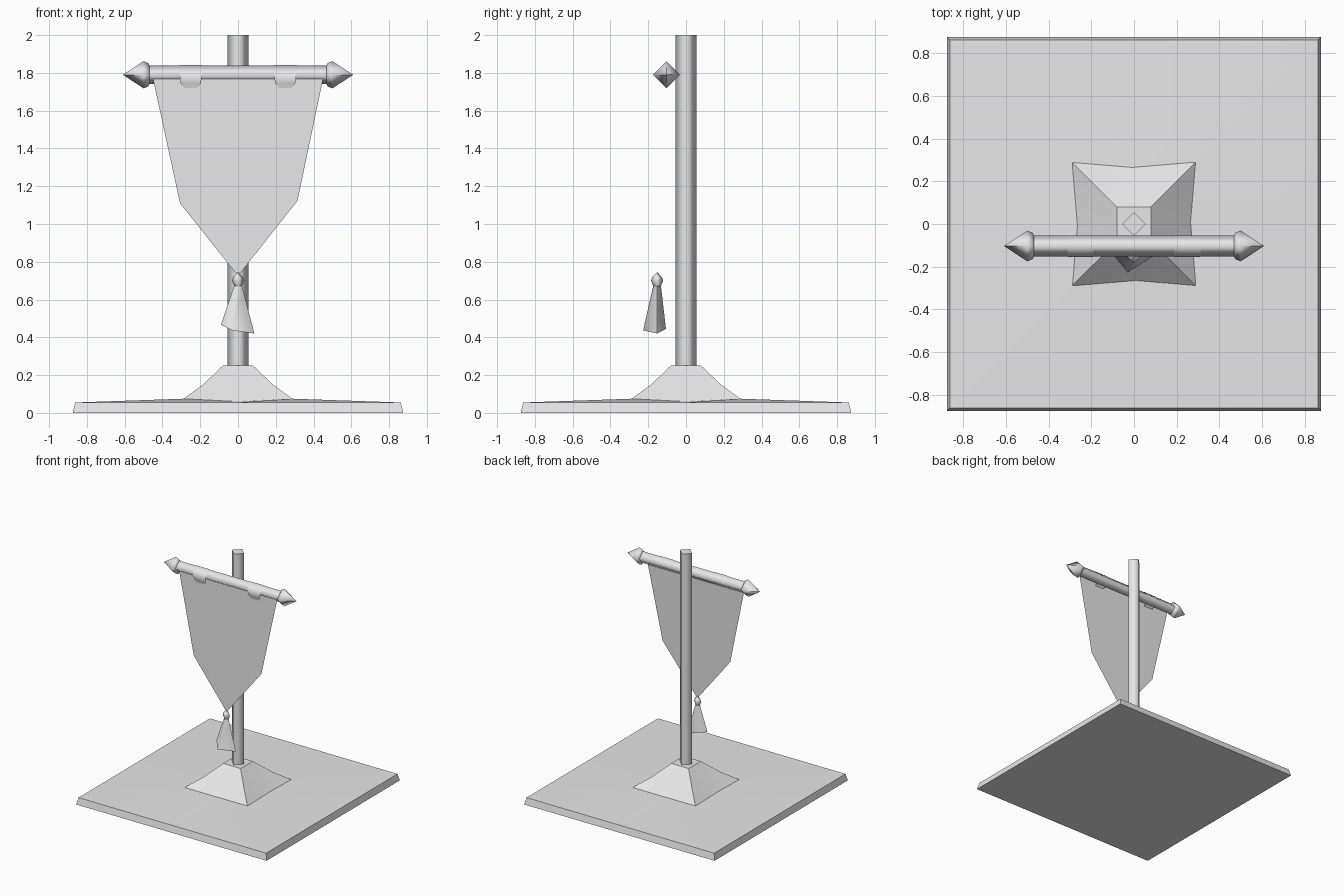
import bpy, bmesh, math
from mathutils import Vector

cube = bpy.data.objects.get("Cube")
if cube:
    bpy.data.objects.remove(cube, do_unlink=True)

grey = bpy.data.materials.new("plain grey")
grey.use_nodes = True
grey.diffuse_color = (0.8, 0.8, 0.8, 1)
grey.node_tree.nodes["Principled BSDF"].inputs["Base Color"].default_value = (0.8, 0.8, 0.8, 1)

ROD_Y, ROD_Z = -0.103, 1.79


def finish(name, bm, angle):
    """Turn the bmesh into a grey object, smooth up to the given angle."""
    mesh = bpy.data.meshes.new(name)
    bm.to_mesh(mesh)
    bm.free()
    mesh.materials.append(grey)
    obj = bpy.data.objects.new(name, mesh)
    bpy.context.collection.objects.link(obj)
    if angle:
        bpy.ops.object.select_all(action='DESELECT')
        obj.select_set(True)
        bpy.context.view_layer.objects.active = obj
        bpy.ops.object.shade_smooth_by_angle(angle=math.radians(angle))
    return obj


def loft(name, rings, angle=0, closed=True):
    """Skin rings of points; closed lofts get separate caps so ends stay crisp."""
    bm = bmesh.new()
    rows = [[bm.verts.new(p) for p in ring] for ring in rings]
    n = len(rows[0])
    for a, b in zip(rows, rows[1:]):
        for i in range(n if closed else n - 1):
            j = (i + 1) % n
            bm.faces.new((a[i], a[j], b[j], b[i]))
    if closed:
        bmesh.ops.recalc_face_normals(bm, faces=bm.faces[:])
        bm.faces.new([bm.verts.new(p) for p in reversed(rings[0])])
        bm.faces.new([bm.verts.new(p) for p in rings[-1]])
    return finish(name, bm, angle)


def diamond_z(r, z, x=0, y=0):
    return [Vector((x + r, y, z)), Vector((x, y + r, z)),
            Vector((x - r, y, z)), Vector((x, y - r, z))]


def diamond_x(r, x):
    return [Vector((x, ROD_Y + r, ROD_Z)), Vector((x, ROD_Y, ROD_Z + r)),
            Vector((x, ROD_Y - r, ROD_Z)), Vector((x, ROD_Y, ROD_Z - r))]


def square(corner, z, mid=None, mid_z=None):
    """Eight-point square whose edge midpoints may be pulled in and down."""
    mid = corner if mid is None else mid
    mid_z = z if mid_z is None else mid_z
    ring = []
    for dx, dy in ((1, 0), (1, 1), (0, 1), (-1, 1), (-1, 0), (-1, -1), (0, -1), (1, -1)):
        at_corner = dx and dy
        size = corner if at_corner else mid
        ring.append(Vector((dx * size, dy * size, z if at_corner else mid_z)))
    return ring


# Ground slab, gently rising to the middle
loft("ground_slab", [square(0.875, 0), square(0.862, 0.055),
                     square(0.29, 0.075, 0.265, 0.06)], 30)

# Stepped foot with a flared skirt
loft("foot", [square(0.295, 0.07, 0.27, 0.055), square(0.185, 0.15),
              square(0.08, 0.25)], 25)

# Upright pole
loft("pole", [diamond_z(0.056, 0.22), diamond_z(0.056, 2.0)], 100)

# Crossbar and its pointed ends
loft("crossbar", [diamond_x(0.049, -0.48), diamond_x(0.049, 0.48)], 100)
for side, word in ((1, "left"), (-1, "right")):
    profile = ((0.468, 0.049), (0.475, 0.062), (0.5, 0.072), (0.608, 0.001))
    loft(word + "_finial", [diamond_x(r, side * x) for x, r in profile], 100)

# Hanging cloth, a single sheet leaning slightly forward
bm = bmesh.new()
outline = ((-0.45, 1.768), (-0.307, 1.11), (0, 0.725), (0.315, 1.123), (0.45, 1.768))
bm.faces.new([bm.verts.new((x, -0.15 + 0.02 * (z - 0.725), z)) for x, z in outline])
finish("banner_cloth", bm, 0)

# Cloth tabs looped over the crossbar
loop = ((-0.124, 1.73, 0.04), (-0.053, ROD_Z, 0.055), (ROD_Y, 1.842, 0.062),
        (-0.155, ROD_Z, 0.06), (-0.140, 1.745, 0.053), (-0.134, 1.72, 0.036))
for side, word in ((1, "left"), (-1, "right")):
    cx = side * 0.25
    loft(word + "_cloth_tab",
         [[Vector((cx - w, y, z)), Vector((cx + w, y, z))] for y, z, w in loop],
         100, closed=False)

# Tassel: knot and flared skirt with a skewed hem
loft("tassel_knot", [diamond_z(r, z, 0, -0.153) for r, z in
                     ((0.018, 0.665), (0.032, 0.7), (0.026, 0.718), (0.004, 0.742))], 100)
hem = [Vector(p) for p in ((0.087, -0.153, 0.42), (0.02, -0.106, 0.445),
                           (-0.09, -0.153, 0.467), (-0.03, -0.227, 0.437))]
loft("tassel_skirt", [hem, diamond_z(0.02, 0.675, 0, -0.153)], 100)
